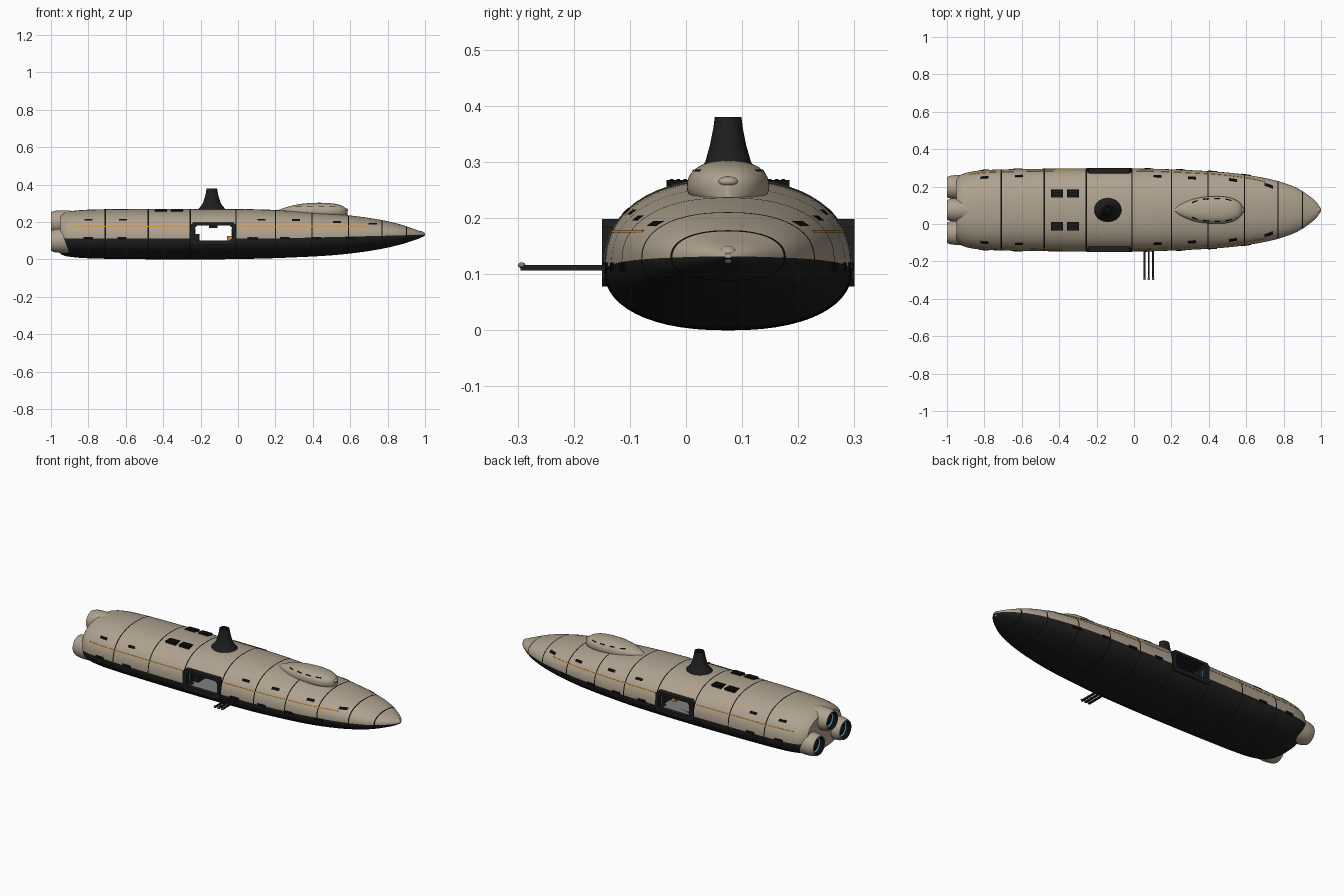
import bpy, bmesh, math
from mathutils import Vector

if "Cube" in bpy.data.objects:
    bpy.data.objects.remove(bpy.data.objects["Cube"])

YC, N = 0.075, 2.3          # hull centre line, cross-section roundness


def material(name, rgb):
    m = bpy.data.materials.new(name)
    m.diffuse_color = (*rgb, 1)
    m.use_nodes = True
    m.node_tree.nodes["Principled BSDF"].inputs["Base Color"].default_value = m.diffuse_color
    return m


BEIGE, DARK, BLACK, ORANGE, CYAN, GREY = MATS = [
    material("beige_hull", (0.43, 0.365, 0.275)), material("charcoal", (0.013, 0.013, 0.013)),
    material("black_gap", (0.004, 0.004, 0.004)), material("orange_trim", (0.62, 0.27, 0.03)),
    material("cyan_glow", (0.08, 0.45, 0.65)), material("grey_metal", (0.22, 0.22, 0.22))]


def finish(name, bm, mats):
    bmesh.ops.remove_doubles(bm, verts=bm.verts, dist=1e-5)
    bmesh.ops.recalc_face_normals(bm, faces=bm.faces)
    me = bpy.data.meshes.new(name)
    bm.to_mesh(me)
    bm.free()
    for m in mats:
        me.materials.append(m)
    ob = bpy.data.objects.new(name, me)
    bpy.context.collection.objects.link(ob)
    return ob


def section(body, x):
    """Smoothly interpolated half width, top, bottom and split height at x."""
    st, split = body
    i = max(k for k in range(len(st) - 1) if st[k][0] <= x + 1e-9 or k == 0)
    a, b = st[i], st[i + 1]
    p, q = st[max(i - 1, 0)], st[min(i + 2, len(st) - 1)]
    d = b[0] - a[0]
    t = (x - a[0]) / d
    out = []
    for k in (1, 2, 3):
        m0 = (b[k] - p[k]) / (b[0] - p[0]) * d
        m1 = (q[k] - a[k]) / (q[0] - a[0]) * d
        out.append((2*t**3 - 3*t*t + 1)*a[k] + (t**3 - 2*t*t + t)*m0
                   + (3*t*t - 2*t**3)*b[k] + (t**3 - t*t)*m1)
    return (*out, split(x))


def half_width(body, x, z):
    hw, top, bot, sp = section(body, x)
    u = min(1, abs(z - sp) / ((top - sp) if z > sp else (sp - bot)))
    return hw * (1 - u**N) ** (1 / N)


def loft(name, body, xs, seams, mats, seg=56):
    """Skin of super-ellipse rings; index 0 upper, 1 lower, 2 seam."""
    bm, rings = bmesh.new(), []
    for x in xs:
        hw, top, bot, sp = section(body, x)
        ring = []
        for k in range(seg):
            a = 2 * math.pi * k / seg
            c, s = math.cos(a), math.sin(a)
            y = math.copysign(abs(c) ** (2 / N), c) * hw
            z = abs(s) ** (2 / N) * (top - sp if s > 0 else bot - sp)
            ring.append(bm.verts.new((x, YC + y, sp + z)))
        rings.append(ring)
    for r, (A, B) in enumerate(zip(rings, rings[1:])):
        mid = (xs[r] + xs[r + 1]) / 2
        for k in range(seg):
            j = (k + 1) % seg
            f = bm.faces.new((A[k], A[j], B[j], B[k]))
            f.material_index = 2 if any(abs(mid - s) < 0.002 for s in seams) else int(k >= seg // 2)
    bm.faces.new(rings[0])
    bm.faces.new(rings[-1])
    return finish(name, bm, mats)


def strip(name, body, x0, x1, z0, z1, side, mat, lift=0.002):
    """Thin plate that follows the surface of a lofted body."""
    n = max(2, int((x1 - x0) / 0.02))
    bm, rows = bmesh.new(), []
    for i in range(n + 1):
        x = x0 + (x1 - x0) * i / n
        rows.append([bm.verts.new((x, YC + side * (half_width(body, x, z) + o), z))
                     for z, o in ((z0, lift), (z1, lift), (z1, -0.004), (z0, -0.004))])
    for A, B in zip(rows, rows[1:]):
        for k in range(4):
            bm.faces.new((A[k], A[(k + 1) % 4], B[(k + 1) % 4], B[k]))
    bm.faces.new(rows[0])
    bm.faces.new(rows[-1])
    return finish(name, bm, [mat])


def lathe(name, prof, origin, axis, mats, sy=1.0, seg=40):
    """Revolve (along, radius, material index) around x or z."""
    bm, rings = bmesh.new(), []
    for a, r, _ in prof:
        ring = []
        for k in range(seg):
            u = r * math.cos(2 * math.pi * k / seg)
            v = r * math.sin(2 * math.pi * k / seg)
            p = (a, u, v) if axis == "x" else (u, v * sy, a)
            ring.append(bm.verts.new(Vector(origin) + Vector(p)))
        rings.append(ring)
    for (A, B, p) in zip(rings, rings[1:], prof):
        for k in range(seg):
            j = (k + 1) % seg
            bm.faces.new((A[k], A[j], B[j], B[k])).material_index = p[2]
    bmesh.ops.dissolve_degenerate(bm, edges=bm.edges, dist=1e-6)
    return finish(name, bm, mats)


def box(name, x0, x1, y0, y1, z0, z1, mat):
    bm = bmesh.new()
    bmesh.ops.create_cube(bm, size=1)
    for v in bm.verts:
        v.co = [lo if c < 0 else hi for c, lo, hi in zip(v.co, (x0, y0, z0), (x1, y1, z1))]
    return finish(name, bm, [mat])


def ball(name, loc, size, mat):
    bm = bmesh.new()
    bmesh.ops.create_uvsphere(bm, u_segments=20, v_segments=12, radius=1)
    for v in bm.verts:
        v.co = [l + c * s for l, c, s in zip(loc, v.co, size)]
    return finish(name, bm, [mat])


# hull: x, half width, top, bottom
HULL = ([(-.95, .165, .235, .03), (-.93, .186, .25, .02), (-.88, .203, .26, .012),
         (-.8, .213, .266, .006), (-.6, .219, .27, .002), (-.2, .222, .27, 0), (.1, .22, .268, .004),
         (.3, .213, .259, .011), (.5, .2, .245, .022), (.65, .18, .229, .038), (.77, .154, .21, .057),
         (.87, .118, .187, .08), (.94, .073, .163, .102), (.98, .037, .149, .117), (1, .006, .137, .129)],
        lambda x: .112 + max(0, x - .2) * .025)
SEAMS = [-.71, -.48, -.255, -.01, .2, .395, .59, .77, .9]
xs = [-.95 + 1.95 * i / 90 for i in range(91)]
xs = sorted([x for x in xs if all(abs(x - s) > .006 for s in SEAMS)]
            + [s + d for s in SEAMS for d in (-.003, .003)])
hull = loft("hull", HULL, xs, SEAMS, [BEIGE, DARK, BLACK])

# bay cut straight through the hull
cutter = box("bay_cutter", -.24, -.022, -.4, .5, .094, .19, DARK)
cutter.data.materials.clear()
for m in (BEIGE, DARK, BLACK):
    cutter.data.materials.append(m)
for f in cutter.data.polygons:
    f.material_index = 1
cutter.hide_render = True
mod = hull.modifiers.new("bay", "BOOLEAN")
mod.operation, mod.solver, mod.object = "DIFFERENCE", "EXACT", cutter
bpy.context.view_layer.objects.active = hull
bpy.ops.object.modifier_apply(modifier="bay")
bpy.data.objects.remove(cutter)


def octagon(x0, x1, z0, z1, c):
    return [(x0 + c, z0), (x1 - c, z0), (x1, z0 + c), (x1, z1 - c),
            (x1 - c, z1), (x0 + c, z1), (x0, z1 - c), (x0, z0 + c)]


# bay frames, lights and fittings
box("bay_floor", -.238, -.024, YC - .2, YC + .2, .09, .102, GREY)
box("bay_lamp", -.155, -.11, YC - .05, YC + .05, .168, .191, DARK)
for s, tag in ((-1, "right"), (1, "left")):
    bm = bmesh.new()
    loops = [[bm.verts.new((x, YC + s * d, z)) for x, z in octagon(*o)]
             for o, d in (((-.254, -.011, .078, .198, .014), .17), ((-.254, -.011, .078, .198, .014), .225),
                          ((-.23, -.032, .102, .182, .012), .225), ((-.23, -.032, .102, .182, .012), .17))]
    for a in range(4):
        A, B = loops[a], loops[(a + 1) % 4]
        for k in range(8):
            bm.faces.new((A[k], A[(k + 1) % 8], B[(k + 1) % 8], B[k]))
    finish("bay_frame_" + tag, bm, [DARK])
    for x in (-.231, -.034):
        box("bay_light_" + tag, x, x + .003, YC + s * .195, YC + s * .2, .12, .165, CYAN)
    box("bay_console_" + tag, -.235, -.205, YC + s * .08, YC + s * .15, .1, .135, DARK)
    box("bay_crate_" + tag, -.06, -.035, YC + s * .07, YC + s * .11, .1, .125, ORANGE)

    # orange side lines, vents and lower hull fittings
    for x0, x1 in ((-.88, -.262), (0, .7)):
        strip("trim_line_" + tag, HULL, x0, x1, .1745, .1785, s, ORANGE, .0012)
    for x, z in ((-.8, .212), (-.615, .212), (.125, .212), (.31, .21), (.53, .2), (.72, .19)):
        strip("upper_vent_" + tag, HULL, x - .022, x + .022, z - .004, z + .005, s, BLACK, .003)
    for x in (-.8, -.62, .08, .25, .42, .6):
        strip("lower_vent_" + tag, HULL, x - .025, x + .025, .106, .121, s, BLACK, .003)

    # roof hatches
    for x in (-.444, -.358):
        y = YC + s * .0875
        box("roof_hatch_" + tag, x, x + .064, y - .022, y + .022, .235, .268, BLACK)
        for k in range(3):
            box("hatch_slat_" + tag, x + .008, x + .056, y - .016 + k * .012, y - .01 + k * .012, .26, .27, DARK)

# canopy on the foredeck
CANOPY = ([(.21, .004, .262, .24), (.26, .036, .28, .23), (.33, .062, .296, .22), (.42, .073, .303, .22),
           (.5, .069, .3, .22), (.55, .051, .29, .22), (.575, .028, .275, .22), (.585, .006, .26, .23)],
          lambda x: .256)
loft("canopy", CANOPY, [.21 + .375 * i / 40 for i in range(41)], [], [BEIGE, BEIGE, BLACK], 40)
ball("canopy_lens", (.575, YC, .265), (.014, .018, .009), BEIGE)
for s in (-1, 1):
    for x in (.31, .37, .43, .49):
        strip("canopy_window", CANOPY, x, x + .03, .283, .287, s, BLACK, .0015)

# nose cap
ball("nose_cap", (.978, YC, .135), (.021, .017, .016), BEIGE)

# flared mast
lathe("mast", [(.235, .08, 0), (.268, .074, 0), (.28, .063, 0), (.3, .048, 0), (.33, .038, 0), (.36, .031, 0),
               (.38, .028, 0), (.38, .022, 1), (.365, .02, 1), (.365, 0, 1)],
      (-.14, YC, 0), "z", [DARK, BLACK], .85)

# three engines with glowing rings
for name, dy, z, r in (("top", 0, .2, .063), ("left", .122, .1, .065), ("right", -.122, .1, .065)):
    lathe("engine_" + name, [(-.86, 0, 0), (-.86, .9 * r, 0), (-.92, r, 0), (-.95, r, 0), (-.98, .95 * r, 0),
                             (-1, .84 * r, 0), (-1, .76 * r, 1), (-.975, .72 * r, 2), (-.97, .62 * r, 1),
                             (-.965, .4 * r, 3), (-.985, .2 * r, 3), (-.99, 0, 3)],
          (0, YC + dy, z), "x", [BEIGE, BLACK, CYAN, DARK])

# side probes with rounded tips
for x in (.056, .079, .102):
    box("probe_rod", x - .005, x + .005, -.295, -.12, .107, .116, DARK)
    ball("probe_tip", (x, -.293, .116), (.007, .007, .005), GREY)

# smooth shading with crisp edges
for ob in bpy.context.collection.objects:
    ob.select_set(True)
bpy.context.view_layer.objects.active = hull
bpy.ops.object.shade_smooth_by_angle(angle=math.radians(35))
